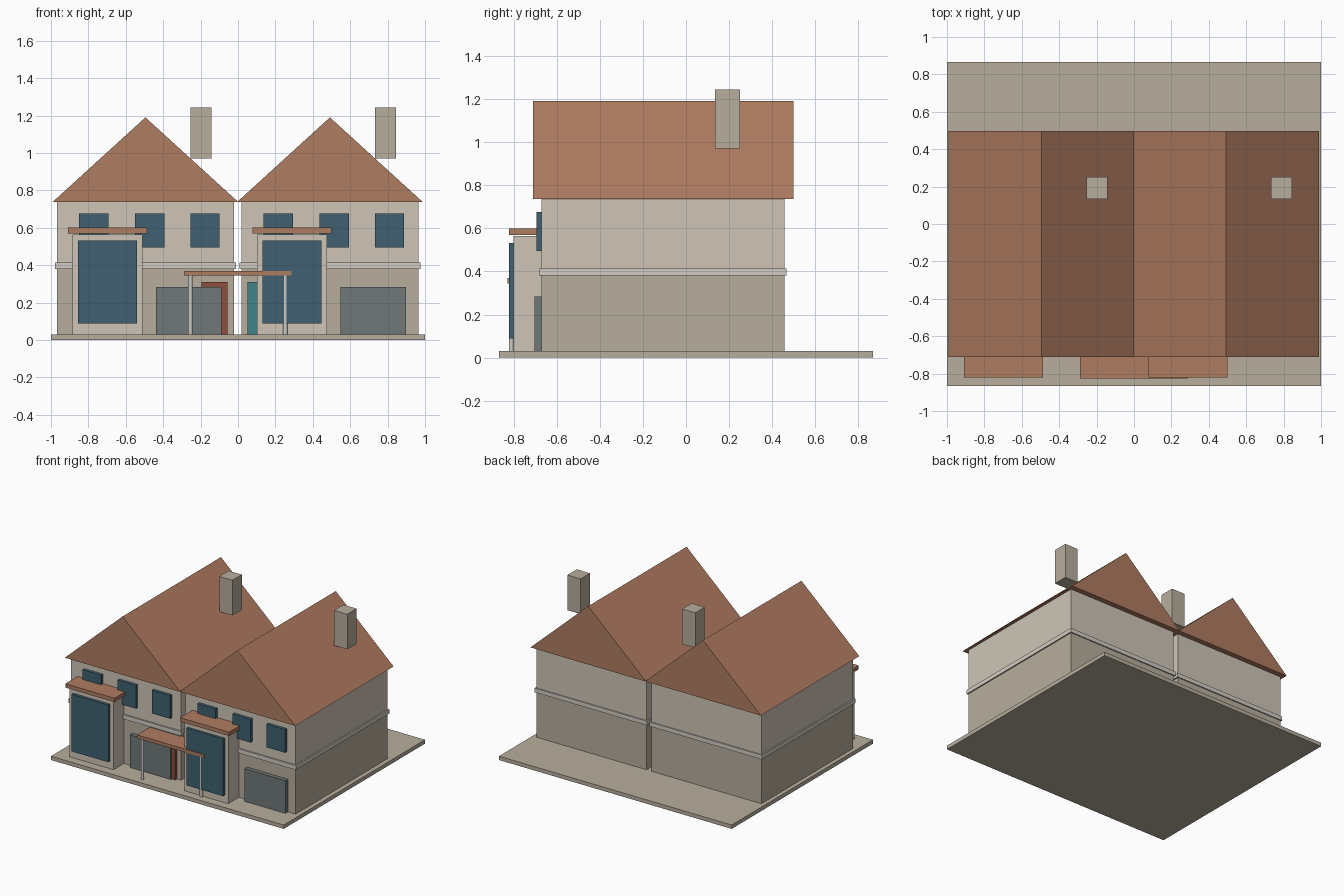
import bpy, bmesh

if "Cube" in bpy.data.objects:
    bpy.data.objects.remove(bpy.data.objects["Cube"])

def material(name, rgb):
    m = bpy.data.materials.new(name)
    m.diffuse_color = (*rgb, 1)
    m.use_nodes = True
    m.node_tree.nodes["Principled BSDF"].inputs["Base Color"].default_value = m.diffuse_color
    return m

STONE = material("stone", (0.47, 0.42, 0.34))
BRICK = material("lower_wall", (0.47, 0.42, 0.34))
RENDER = material("upper_wall", (0.62, 0.56, 0.47))
TRIM = material("trim", (0.64, 0.60, 0.54))
TILE = material("roof_tile", (0.43, 0.20, 0.12))
GLASS = material("glass", (0.05, 0.12, 0.16))
PANEL = material("garage_panel", (0.16, 0.19, 0.19))
BROWN = material("brown_door", (0.27, 0.08, 0.045))
TEAL = material("teal_door", (0.05, 0.23, 0.25))
POST = material("post", (0.62, 0.60, 0.57))

def finish(name, bm, mat):
    bmesh.ops.recalc_face_normals(bm, faces=bm.faces)
    me = bpy.data.meshes.new(name)
    bm.to_mesh(me)
    bm.free()
    me.materials.append(mat)
    ob = bpy.data.objects.new(name, me)
    bpy.context.collection.objects.link(ob)
    return ob

def box(name, mat, x, y, z):
    bm = bmesh.new()
    bmesh.ops.create_cube(bm, size=1)
    for v in bm.verts:
        v.co = [r[0] if c < 0 else r[1] for c, r in zip(v.co, (x, y, z))]
    return finish(name, bm, mat)

def gable(name, mat, x, y, z):
    bm = bmesh.new()
    profile = [(x[0], z[0]), (x[1], z[0]), ((x[0] + x[1]) / 2, z[1])]
    face = bm.faces.new([bm.verts.new((px, y[0], pz)) for px, pz in profile])
    ext = bmesh.ops.extrude_face_region(bm, geom=[face], use_keep_orig=True)
    for v in ext["geom"]:
        if isinstance(v, bmesh.types.BMVert):
            v.co.y = y[1]
    return finish(name, bm, mat)

# Ground slab
box("base_slab", STONE, (-1, 1), (-0.867, 0.867), (0, 0.03))

# Two matching houses side by side
for side, cx, door_x, door_mat in (("left", -0.495, (-0.195, -0.057), BROWN),
                                   ("right", 0.4915, (0.052, 0.19), TEAL)):
    def part(name, mat, x, y, z, make=box):
        return make(f"{side}_{name}", mat, (cx + x[0], cx + x[1]), y, z)

    # Walls, string course and roof
    part("lower_wall", BRICK, (-0.473, 0.473), (-0.67, 0.457), (0.03, 0.395))
    part("upper_wall", RENDER, (-0.473, 0.473), (-0.67, 0.457), (0.395, 0.737))
    part("string_course", TRIM, (-0.483, 0.483), (-0.682, 0.466), (0.38, 0.413))
    part("gable_roof", TILE, (-0.497, 0.497), (-0.71, 0.498), (0.737, 1.19), gable)
    part("chimney", STONE, (0.24, 0.353), (0.135, 0.25), (0.97, 1.243))

    # Front bay
    part("bay", RENDER, (-0.391, -0.015), (-0.80, -0.66), (0.03, 0.565))
    part("bay_window", GLASS, (-0.36, -0.045), (-0.82, -0.79), (0.088, 0.532))
    part("bay_roof", TILE, (-0.414, 0.008), (-0.822, -0.66), (0.57, 0.6))

    # Upper windows
    for i, wx in enumerate((-0.355, -0.055, 0.24)):
        part(f"upper_window_{i + 1}", GLASS, (wx, wx + 0.157), (-0.693, -0.66), (0.495, 0.675))

    # Garage and front door
    part("garage_panel", PANEL, (0.057, 0.407), (-0.702, -0.66), (0.03, 0.284))
    box(f"{side}_front_door", door_mat, door_x, (-0.692, -0.66), (0.03, 0.31))

    # Porch post
    bm = bmesh.new()
    bmesh.ops.create_cone(bm, cap_ends=True, segments=12, radius1=0.012,
                          radius2=0.012, depth=0.317)
    post = finish(f"{side}_porch_post", bm, POST)
    post.location = (-0.254 if side == "left" else 0.252, -0.81, 0.1885)

# Shared porch canopy
box("porch_canopy", TILE, (-0.289, 0.286), (-0.827, -0.66), (0.345, 0.37))
